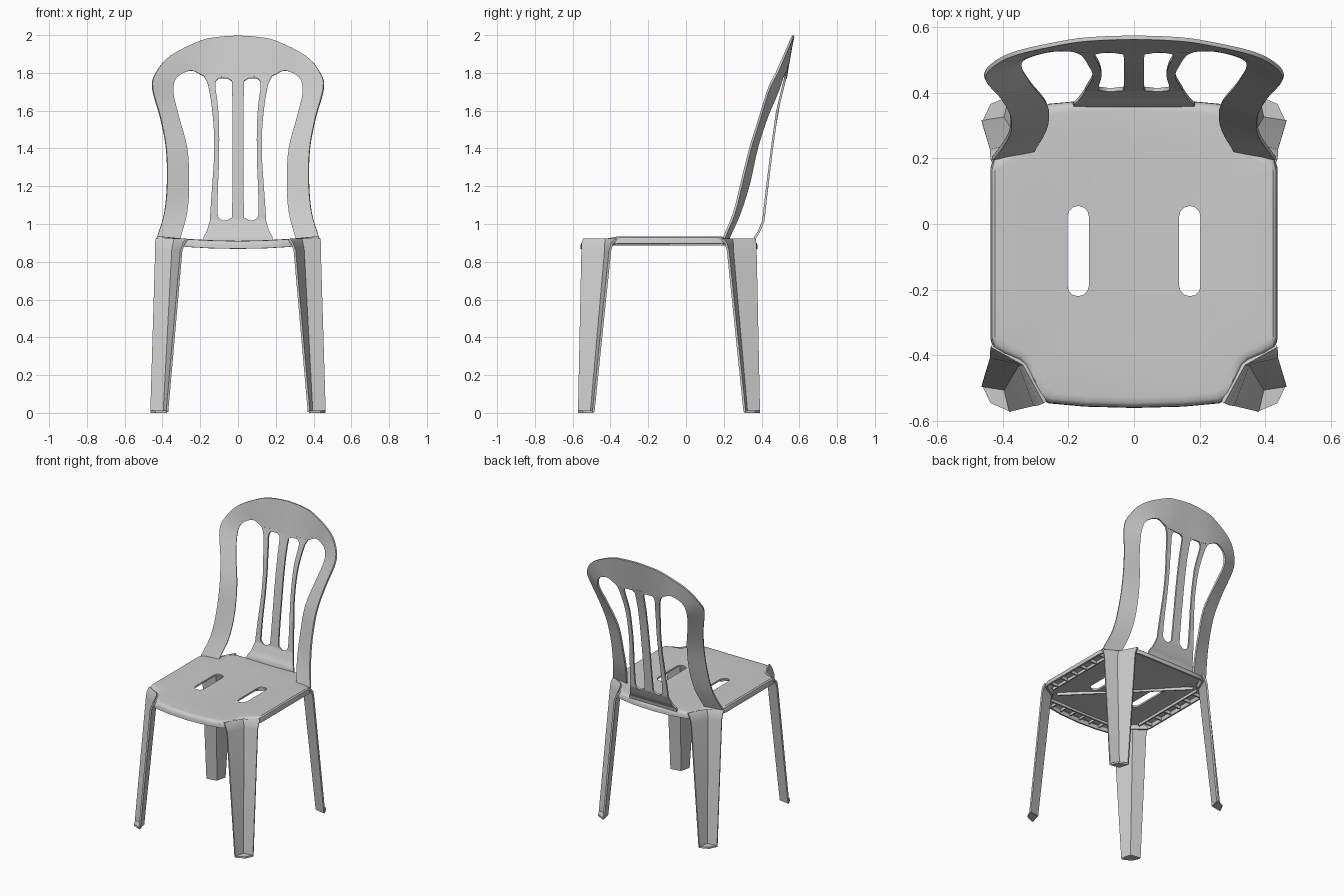
import bpy, bmesh, math
from mathutils import Vector

if "Cube" in bpy.data.objects:
    bpy.data.objects.remove(bpy.data.objects["Cube"])

YC = -0.09      # centre line of the seat in y
THICK = 0.012   # moulded wall thickness


def finish(name, bm, mirror=False, solid=THICK, cutter=None, offset=0.0, angle=35):
    """Turn a bmesh into a named object with its modifiers applied."""
    bmesh.ops.recalc_face_normals(bm, faces=bm.faces)
    me = bpy.data.meshes.new(name)
    bm.to_mesh(me)
    bm.free()
    ob = bpy.data.objects.new(name, me)
    bpy.context.collection.objects.link(ob)
    bpy.ops.object.select_all(action='DESELECT')
    ob.select_set(True)
    bpy.context.view_layer.objects.active = ob
    if mirror:
        ob.modifiers.new("Mirror", 'MIRROR').use_clip = True
    if solid:
        m = ob.modifiers.new("Solid", 'SOLIDIFY')
        m.thickness, m.offset = solid, offset
    if cutter:
        m = ob.modifiers.new("Cut", 'BOOLEAN')
        m.operation, m.object, m.solver = 'DIFFERENCE', cutter, 'EXACT'
    for m in list(ob.modifiers):
        bpy.ops.object.modifier_apply(modifier=m.name)
    bpy.ops.object.shade_smooth_by_angle(angle=math.radians(angle))
    return ob


def loft(bm, rows, closed=False):
    """Join rows of points with quads."""
    vs = [[bm.verts.new(p) for p in r] for r in rows]
    n = len(rows[0])
    for a, b in zip(vs, vs[1:]):
        for i in range(n if closed else n - 1):
            j = (i + 1) % n
            bm.faces.new((a[i], a[j], b[j], b[i]))
    return vs


def smooth(pts, steps=4):
    """Catmull-Rom curve through the points."""
    p = [Vector(q) for q in pts]
    p = [2 * p[0] - p[1]] + p + [2 * p[-1] - p[-2]]
    out = []
    for a, b, c, d in zip(p, p[1:], p[2:], p[3:]):
        for k in range(steps):
            t = k / steps
            out.append(0.5 * (2 * b + (c - a) * t + (2 * a - 5 * b + 4 * c - d) * t * t
                              + (3 * b - a - 3 * c + d) * t ** 3))
    return out + [p[-2]]


# Seat: notched outline, rolled rim, slightly dished, two long slots
quarter = [(0, .47), (.15, .466), (.26, .456), (.29, .44), (.31, .40), (.332, .345),
           (.352, .325), (.40, .305), (.43, .285), (.437, .26), (.437, .13), (.437, 0)]
half = quarter + [(x, -y) for x, y in quarter[-2::-1]]
outline = half + [(-x, y) for x, y in half[-2:0:-1]]


def dip(x):
    return 0.027 * (1 - min(1, (x / .437) ** 2))


bm = bmesh.new()
rings = []
for s, z in ((1, .896), (.997, .914), (.988, .928), (.968, .936), (.93, .938),
             (.7, .938), (.45, .938), (.2, .938)):
    rings.append([(x * s, YC + y * s, z - dip(x * s)) for x, y in outline])
vs = loft(bm, rings, closed=True)
mid = bm.verts.new((0, YC, .938 - dip(0)))
for i, v in enumerate(vs[-1]):
    bm.faces.new((v, vs[-1][(i + 1) % len(vs[-1])], mid))

cb = bmesh.new()
for sx in (-1, 1):
    loop = []
    for end, a0 in ((.022, 0), (-.187, 180)):
        for k in range(7):
            a = math.radians(a0 + 30 * k)
            loop.append((sx * .17 + .033 * math.cos(a), end + .033 * math.sin(a)))
    low = cb.faces.new([cb.verts.new((x, y, .8)) for x, y in loop])
    ext = bmesh.ops.extrude_face_region(cb, geom=[low])
    bmesh.ops.translate(cb, vec=(0, 0, .3),
                        verts=[g for g in ext['geom'] if isinstance(g, bmesh.types.BMVert)])
cutter = finish("slot_cutter", cb, solid=0)
cutter.hide_render = True
finish("seat", bm, cutter=cutter, offset=-1.0)
bpy.data.objects.remove(cutter)

# Legs: V-shaped channels opening outward, flared into the seat notches, with a foot plate
leg_rows = [
    (0.005, (.463, .400), (.392, .412), (.375, .480)),
    (.86, (.437, .312), (.347, .337), (.300, .462)),
    (.90, (.437, .300), (.340, .336), (.285, .460)),
    (.92, (.434, .280), (.334, .336), (.270, .453)),
]
for name, sy in (("front_legs", -1), ("rear_legs", 1)):
    bm = bmesh.new()
    loft(bm, [[(x, YC + sy * y, z) for x, y in r] for z, *r in leg_rows])
    finish(name, bm, mirror=True, angle=25)
    bm = bmesh.new()
    foot = [(.463, .40), (.392, .412), (.375, .482), (.437, .455)]
    bm.faces.new([bm.verts.new((x, YC + sy * y, .006)) for x, y in foot])
    finish(name.replace("legs", "feet"), bm, mirror=True)

# Back frame: swept band from the rear corners up and round the top
outer = [(.43, .20, .925), (.39, .255, 1.06), (.375, .295, 1.22), (.38, .34, 1.4),
         (.41, .39, 1.56), (.453, .44, 1.72), (.435, .48, 1.80), (.36, .52, 1.89),
         (.20, .555, 1.97), (.10, .565, 1.99), (0, .568, 1.997)]
inner = [(.305, .225, .925), (.27, .285, 1.06), (.26, .335, 1.22), (.27, .375, 1.4),
         (.315, .43, 1.57), (.345, .485, 1.70), (.325, .51, 1.775), (.25, .53, 1.812),
         (.185, .53, 1.785), (.13, .528, 1.772), (0, .525, 1.772)]
bm = bmesh.new()
loft(bm, [(a, a.lerp(b, .5), b) for a, b in zip(smooth(outer), smooth(inner))])
finish("back_frame", bm, mirror=True)

# Back slats and the lower back panel follow one side profile
profile = [(.89, .358), (.93, .367), (.96, .386), (1.02, .41), (1.2, .43),
           (1.4, .455), (1.6, .483), (1.77, .525), (1.81, .535)]


def back_y(z):
    for (z0, y0), (z1, y1) in zip(profile, profile[1:]):
        if z <= z1:
            return y0 + (y1 - y0) * (z - z0) / (z1 - z0)
    return profile[-1][1]


def slat(name, rows, mirror):
    bm = bmesh.new()
    pts = smooth([(a, b, z) for z, a, b in rows], 3)
    loft(bm, [[(p.x, back_y(p.z), p.z), (p.y, back_y(p.z), p.z)] for p in pts])
    finish(name, bm, mirror)


slat("outer_slats", [(1.005, .149, .055), (1.03, .148, .100), (1.07, .146, .108),
                     (1.2, .137, .106), (1.35, .127, .10), (1.5, .128, .10),
                     (1.63, .140, .107), (1.73, .157, .120), (1.765, .170, .110),
                     (1.785, .183, .07)], True)
slat("centre_slat", [(1.005, -.085, .085), (1.03, -.042, .042), (1.07, -.031, .031),
                     (1.4, -.03, .03), (1.72, -.031, .031), (1.762, -.042, .042),
                     (1.785, -.085, .085)], False)
slat("lower_back_panel", [(.895, -.186, .186), (.93, -.182, .182), (.96, -.165, .165),
                          (1.017, -.149, .149)], False)

# Stiffening ribs under the seat
bm = bmesh.new()


def rib(p, q, low=.886, top=.906, w=.008):
    p, q = Vector(p), Vector(q)
    d = (q - p).normalized() * w / 2
    n = Vector((-d.y, d.x))
    loop = (p + n, p - n, q - n, q + n)
    f = bm.faces.new([bm.verts.new((v.x, v.y, low)) for v in loop])
    ext = bmesh.ops.extrude_face_region(bm, geom=[f])
    bmesh.ops.translate(bm, vec=(0, 0, top - low),
                        verts=[g for g in ext['geom'] if isinstance(g, bmesh.types.BMVert)])


for s in (-1, 1):
    rib((s * .31, -.40), (-s * .31, .22))
    rib((s * .36, -.38), (s * .36, .20), .898, .922)
    for k in range(6):
        y = -.33 + k * .096
        rib((s * .36, y), (s * .432, y), .900, .922)
rib((-.30, -.48), (.30, -.48), .884, .904)
for k in range(7):
    x = -.24 + k * .08
    rib((x, -.48), (x, -.545), .884, .904)
finish("seat_ribs", bm, solid=0)
